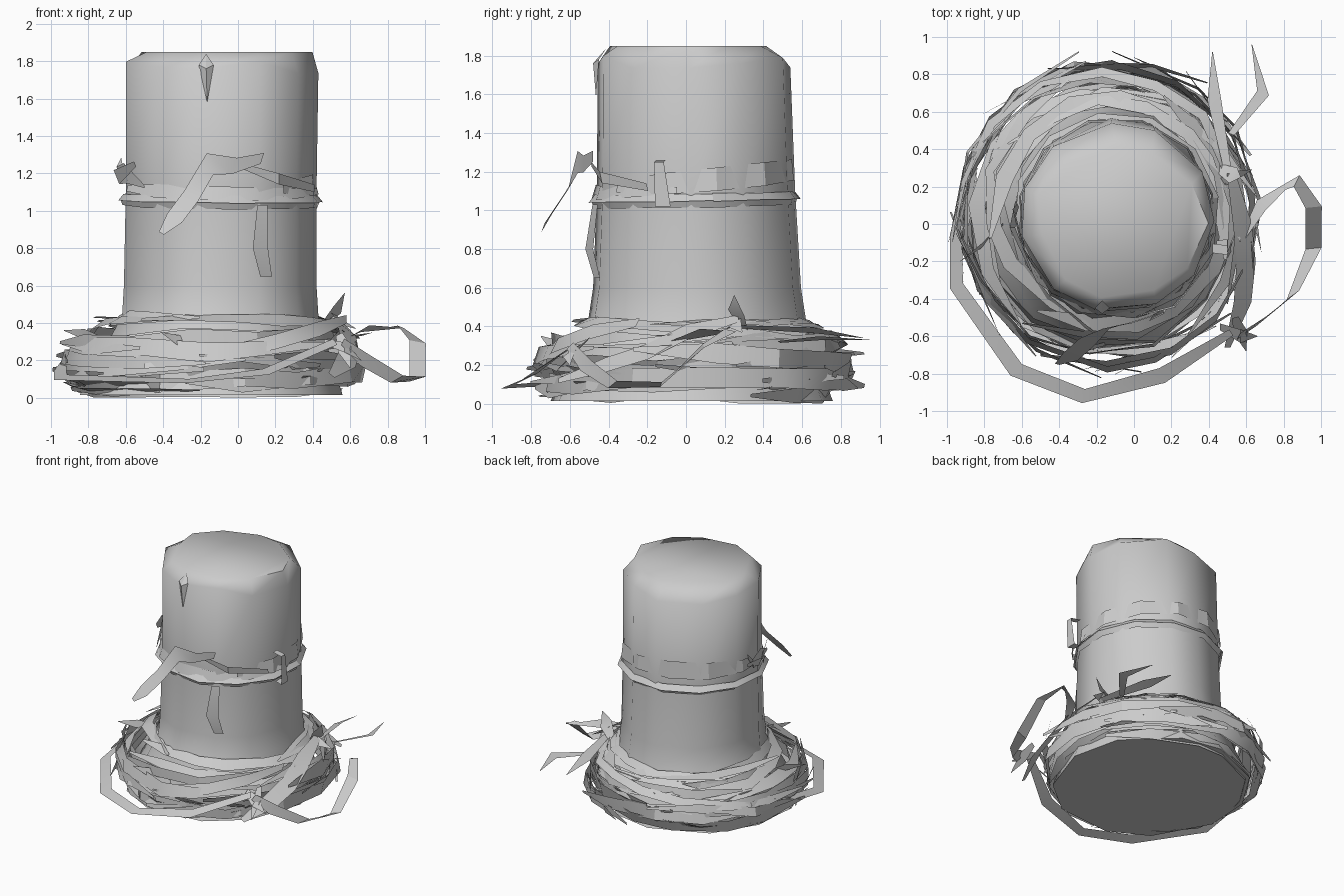
import bpy, math, random
from mathutils import Vector

random.seed(7)


def make(name, verts, faces, angle=None):
    me = bpy.data.meshes.new(name)
    me.from_pydata([tuple(v) for v in verts], [], faces)
    me.update()
    ob = bpy.data.objects.new(name, me)
    bpy.context.collection.objects.link(ob)
    if angle:
        bpy.ops.object.select_all(action='DESELECT')
        ob.select_set(True)
        bpy.context.view_layer.objects.active = ob
        bpy.ops.object.shade_smooth_by_angle(angle=math.radians(angle))
    return ob


def ribbon(name, pts, widths, cross):
    """Flat strip along pts; cross is one vector or one per point."""
    if not isinstance(cross[0], (tuple, list, Vector)):
        cross = [cross] * len(pts)
    verts, faces = [], []
    for p, w, c in zip(pts, widths, cross):
        c = Vector(c).normalized() * w / 2
        verts += [Vector(p) - c, Vector(p) + c]
    for i in range(len(pts) - 1):
        a = 2 * i
        faces.append((a, a + 1, a + 3, a + 2))
    return make(name, verts, faces, 30)


def lerp_table(table, z):
    for (z0, r0), (z1, r1) in zip(table, table[1:]):
        if z <= z1:
            return r0 + (r1 - r0) * max(0, (z - z0) / (z1 - z0))
    return table[-1][1]


# Stump: faceted rings (centre x, centre y, z, radius x, radius y)
N = 11
rings = [(-0.15, 0.02, 0.015, 0.71, 0.74), (-0.13, 0.03, 0.2, 0.63, 0.66),
         (-0.10, 0.05, 0.44, 0.53, 0.57), (-0.10, 0.05, 0.6, 0.52, 0.545),
         (-0.095, 0.045, 1.1, 0.515, 0.52), (-0.09, 0.035, 1.78, 0.52, 0.505),
         (-0.07, 0.02, 1.85, 0.45, 0.42)]
jit = [random.uniform(-0.1, 0.1) for _ in range(N)]
verts, faces = [], []
for k, (cx, cy, z, rx, ry) in enumerate(rings):
    for i in range(N):
        a = 2 * math.pi * i / N + jit[i]
        dz = random.uniform(-0.05, 0.02) if k == 5 else 0
        s = random.uniform(0.92, 1.06) if k == 6 else 1
        verts.append((cx + s * rx * math.cos(a), cy + s * ry * math.sin(a), z + dz))
for k in range(len(rings) - 1):
    for i in range(N):
        j = (i + 1) % N
        faces.append((k * N + i, k * N + j, (k + 1) * N + j, (k + 1) * N + i))
faces.append(tuple(reversed(range(N))))
faces.append(tuple(range(len(verts) - N, len(verts))))
make("stump", verts, faces, 60)

# Crack in the front of the top rim
make("rim_crack", [(-0.21, -0.45, 1.78), (-0.17, -0.41, 1.84), (-0.13, -0.45, 1.78),
                   (-0.165, -0.465, 1.58), (-0.17, -0.48, 1.76)],
     [(0, 1, 4), (1, 2, 4), (0, 4, 3), (4, 2, 3)])

# Nest of straw strands wound round the base, each crossing the others
R = [(0.02, 0.71), (0.10, 0.76), (0.22, 0.77), (0.32, 0.72), (0.38, 0.65), (0.46, 0.56)]
COUNT = 34
for s in range(COUNT):
    z0 = 0.05 + 0.37 * (s + random.random()) / COUNT
    start = random.uniform(0, 2 * math.pi)
    span = math.radians(random.uniform(130, 290))
    n = int(span / 0.5) + 1
    tilt, phase = random.uniform(0.01, 0.08), random.uniform(0, 6.28)
    off, wid = random.uniform(-0.06, 0.04), random.uniform(0.06, 0.11)
    ex, ey = random.uniform(-0.04, 0.04), random.uniform(-0.04, 0.04)
    flat = random.uniform(-0.6, 0.5)
    pts, ws, cs = [], [], []
    for i in range(n + 1):
        a = start + span * i / n + random.uniform(-0.08, 0.08)
        z = z0 + tilt * math.sin(a + phase) + random.uniform(-0.02, 0.02)
        z = min(max(z, 0.04), 0.43)
        r = lerp_table(R, z) + off + (0.06 if i in (0, n) else 0)
        slope = math.radians(40 + 110 * z / 0.44) + flat + random.uniform(-0.3, 0.3)
        d = Vector((math.cos(a), math.sin(a), 0))
        pts.append(Vector((-0.135 + ex, 0.045 + ey, z)) + Vector((d.x * r, d.y * r * 1.02, 0)))
        cs.append(d * math.cos(slope) + Vector((0, 0, math.sin(slope))))
        ws.append(wid * (0.2 if i in (0, n) else random.uniform(0.8, 1.1)))
    for p, c, w in zip(pts, cs, ws):
        p.z = max(p.z, 0.002 + abs(c.z) * w / 2)
    ribbon("straw_%02d" % s, pts, ws, cs)

# Loose strands: long front sweep, right loop, wide right strand
ribbon("front_sweep",
       [(-0.9, 0.2, 0.24), (-0.95, -0.05, 0.16), (-0.95, -0.33, 0.11), (-0.63, -0.78, 0.1),
        (-0.27, -0.92, 0.09), (0.15, -0.81, 0.14), (0.52, -0.58, 0.3)],
       [0.04, 0.07, 0.08, 0.09, 0.08, 0.09, 0.05],
       [(1, 0, .5), (1, 0, .4), (1, .4, .4), (.7, .7, .3), (.2, 1, .3), (-.4, 1, .4), (-.5, .7, .7)])
ribbon("right_loop",
       [(0.56, -0.6, 0.3), (0.68, -0.52, 0.2), (0.85, -0.38, 0.1), (0.96, -0.13, 0.1),
        (0.96, 0.09, 0.3), (0.87, 0.23, 0.38), (0.68, 0.10, 0.37), (0.58, -0.08, 0.32)],
       [0.05, 0.09, 0.09, 0.09, 0.09, 0.07, 0.08, 0.03],
       [(.3, .6, .6), (.5, .5, .6), (.7, .5, .4), (1, .1, .3), (1, .1, -.2), (.5, 1, -.2),
        (.5, -.6, .4), (1, 0, .3)])
ribbon("right_strand",
       [(0.52, 0.27, 0.44), (0.58, 0.0, 0.37), (0.60, -0.2, 0.27), (0.58, -0.42, 0.2), (0.5, -0.66, 0.12)],
       [0.06, 0.13, 0.13, 0.12, 0.04], (1, 0, -0.8))
ribbon("front_strand",
       [(0.58, -0.25, 0.42), (0.44, -0.5, 0.37), (0.2, -0.68, 0.3), (-0.15, -0.75, 0.22), (-0.5, -0.7, 0.17)],
       [0.05, 0.09, 0.09, 0.08, 0.03], (0, 0.5, 1))

# Straw ends and knots poking out of the nest
spikes = [
    ([(0.51, 0.24, 0.40), (0.43, 0.66, 0.38), (0.42, 0.92, 0.34)], 0.08, (1, 0, .4)),
    ([(0.52, 0.48, 0.32), (0.69, 0.70, 0.34), (0.63, 0.96, 0.33)], 0.07, (1, -.4, .3)),
    ([(0.45, 0.3, 0.38), (0.53, 0.26, 0.47), (0.57, 0.25, 0.56)], 0.10, (.5, 1, -.4)),
    ([(0.42, 0.2, 0.36), (0.52, 0.25, 0.42), (0.63, 0.29, 0.37)], 0.08, (0, 1, .7)),
    ([(0.46, -0.55, 0.3), (0.57, -0.6, 0.27), (0.66, -0.6, 0.2)], 0.09, (0, .8, .6)),
    ([(0.54, -0.5, 0.34), (0.57, -0.58, 0.26), (0.6, -0.68, 0.16)], 0.08, (1, .3, .5)),
    ([(0.0, -0.6, 0.15), (-0.3, -0.68, 0.3), (-0.41, -0.75, 0.35)], 0.07, (.3, .5, 1)),
    ([(-0.7, 0.0, 0.3), (-0.82, -0.12, 0.34), (-0.93, -0.2, 0.36)], 0.06, (0, .4, 1)),
    ([(0.3, 0.7, 0.12), (0.15, 0.82, 0.1), (0.0, 0.89, 0.08)], 0.07, (0, .3, 1)),
]
for i, (pts, w, c) in enumerate(spikes):
    ribbon("straw_end_%d" % i, pts, [w * 0.5, w, 0.004], c)

# Bindings round the middle: z, height, radial offset, lean, z wobble, start, span (degrees)
for name, z, h, off, lean, wob, a0, span in [
        ("lower_binding", 1.07, 0.05, 0.02, 0.8, 0.01, 10, 360),
        ("lower_binding_edge", 1.04, 0.05, 0.015, -0.4, 0.012, 190, 330),
        ("upper_binding", 1.17, 0.12, 0.005, 0.1, 0.05, -50, 250),
        ("upper_binding_front", 1.12, 0.07, 0.01, 0.3, 0.03, 200, 150)]:
    pts, cs, ws = [], [], []
    n = round(span / 30)
    for i in range(n + 1):
        a = math.radians(a0 + span * i / n)
        d = Vector((math.cos(a), math.sin(a), 0))
        r = 0.52 + off
        pts.append((-0.095 + r * d.x, 0.045 + r * d.y, z + wob * math.sin(a - 0.4)))
        cs.append(d * -lean + Vector((0, 0, 1)))
        ws.append(h * (random.uniform(0.75, 1.15) if 0 < i < n or span == 360 else 0.5))
    ribbon(name, pts, ws, cs)

# Loose ends of the bindings
ribbon("front_tail",
       [(0.13, -0.48, 1.28), (-0.02, -0.53, 1.24), (-0.15, -0.56, 1.25), (-0.25, -0.63, 1.08),
        (-0.34, -0.71, 0.96), (-0.41, -0.75, 0.88)],
       [0.06, 0.09, 0.12, 0.1, 0.1, 0.03],
       [(.3, 0, 1), (.3, 0, 1), (-.3, 0, 1), (-.8, .4, .5), (-.8, .4, .5), (-.8, .2, .5)])
ribbon("front_flap", [(0.02, -0.49, 1.24), (0.22, -0.44, 1.17), (0.41, -0.2, 1.12)],
       [0.03, 0.06, 0.04], (0, -0.2, 1))
ribbon("hanging_end", [(0.13, -0.47, 1.03), (0.12, -0.5, 0.8), (0.15, -0.46, 0.65)],
       [0.06, 0.09, 0.07], (1, 0.5, 0))
ribbon("right_end", [(0.42, -0.13, 1.26), (0.5, -0.14, 1.25), (0.5, -0.12, 1.02), (0.44, -0.12, 1.03)],
       [0.05, 0.05, 0.08, 0.06], (0, 1, 0))
ribbon("left_knot", [(-0.62, 0.1, 1.26), (-0.64, 0.06, 1.19), (-0.6, -0.1, 1.2), (-0.5, -0.32, 1.13)],
       [0.05, 0.1, 0.12, 0.02], (-0.2, 0.4, 1))
ribbon("left_end", [(-0.63, 0.12, 1.2), (-0.65, -0.02, 1.18), (-0.55, -0.25, 1.25)],
       [0.03, 0.08, 0.03], (-0.4, 0, 1))
